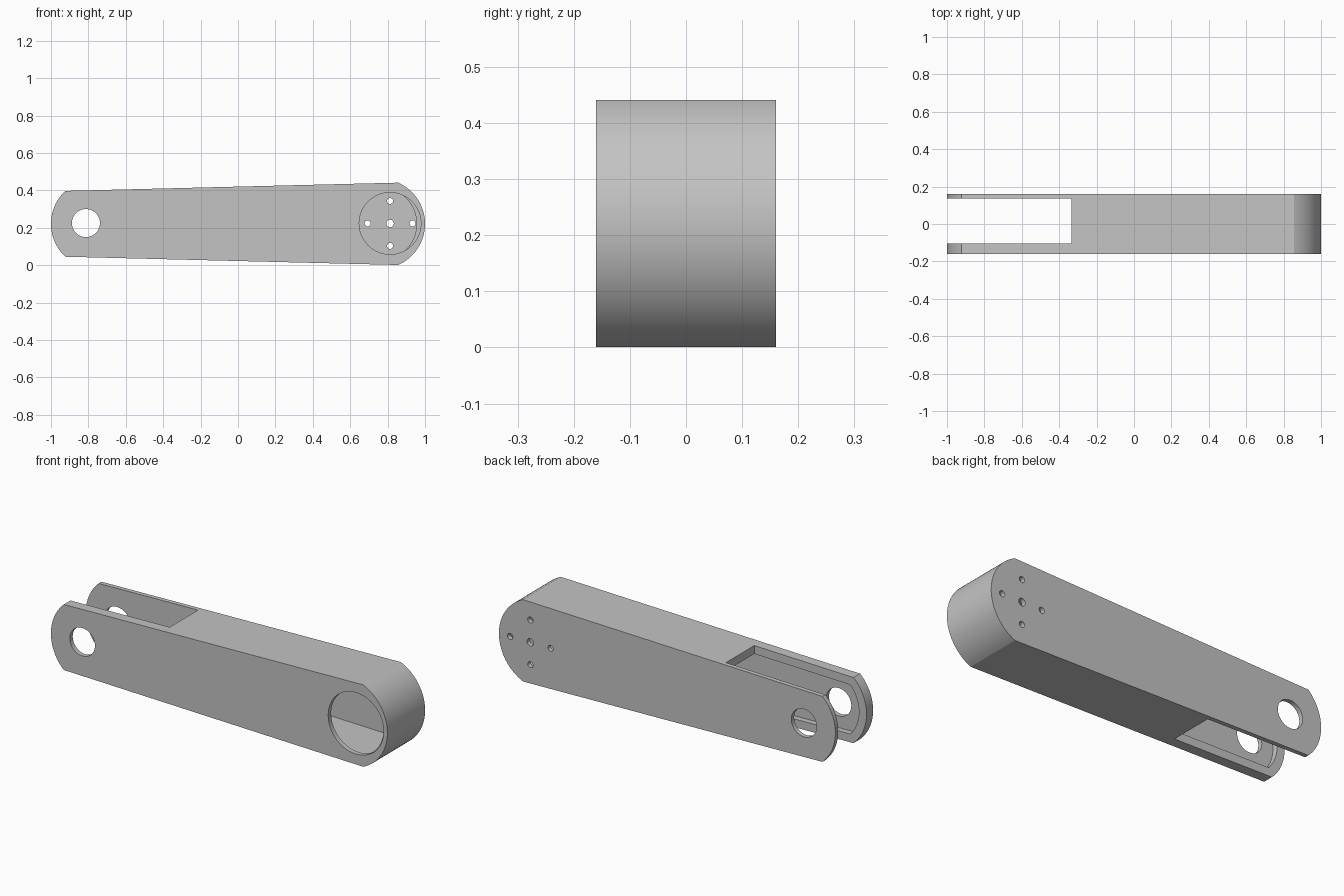
import bpy, bmesh, math
from mathutils import Matrix, Vector

cube = bpy.data.objects.get("Cube")
if cube:
    bpy.data.objects.remove(cube, do_unlink=True)

MID = 0.221        # height of the arm's centre line
HALF = 0.16        # half of the arm's depth
SKIN = 0.135       # inner face of the side walls
PIVOT = 0.813      # hole centres, left and right

grey = bpy.data.materials.new("plain grey")
grey.diffuse_color = (0.55, 0.55, 0.55, 1)
grey.use_nodes = True
grey.node_tree.nodes["Principled BSDF"].inputs["Base Color"].default_value = (0.55, 0.55, 0.55, 1)


def finish(bm, name):
    bmesh.ops.recalc_face_normals(bm, faces=bm.faces)
    mesh = bpy.data.meshes.new(name)
    bm.to_mesh(mesh)
    bm.free()
    mesh.materials.append(grey)
    obj = bpy.data.objects.new(name, mesh)
    bpy.context.collection.objects.link(obj)
    return obj


def arm_solid(name, radius, half_left, half_right, y0, y1, steps=32):
    """Tapered bar with an arc at each end."""
    bm = bmesh.new()
    pts = []
    for side, half in ((1, half_right), (-1, half_left)):
        sweep = math.asin(half / radius)
        for i in range(steps + 1):
            a = -sweep + 2 * sweep * i / steps
            pts.append((side * (0.76 + radius * math.cos(a)), side * radius * math.sin(a)))
    face = bm.faces.new([bm.verts.new((x, y0, MID + z)) for x, z in pts])
    out = bmesh.ops.extrude_face_region(bm, geom=[face])
    moved = [v for v in out["geom"] if isinstance(v, bmesh.types.BMVert)]
    bmesh.ops.translate(bm, verts=moved, vec=(0, y1 - y0, 0))
    return finish(bm, name)


def box(name, lo, hi):
    bm = bmesh.new()
    lo, hi = Vector(lo), Vector(hi)
    bmesh.ops.create_cube(bm, size=1, matrix=Matrix.Translation((lo + hi) / 2) @ Matrix.Diagonal((*(hi - lo), 1)))
    return finish(bm, name)


def drill(name, x, z, radius, y0, y1, sides=32):
    bm = bmesh.new()
    place = Matrix.Translation((x, (y0 + y1) / 2, z)) @ Matrix.Rotation(math.pi / 2, 4, "X")
    bmesh.ops.create_cone(bm, cap_ends=True, segments=sides, radius1=radius, radius2=radius,
                          depth=y1 - y0, matrix=place)
    return finish(bm, name)


def cut(target, cutter):
    cutter.hide_render = True
    mod = target.modifiers.new("cut", "BOOLEAN")
    mod.operation = "DIFFERENCE"
    mod.solver = "EXACT"
    mod.object = cutter
    bpy.ops.object.select_all(action="DESELECT")
    bpy.context.view_layer.objects.active = target
    target.select_set(True)
    bpy.ops.object.modifier_apply(modifier=mod.name)
    bpy.data.objects.remove(cutter, do_unlink=True)


# Hollow arm
arm = arm_solid("link_arm", 0.24, 0.176, 0.22, -HALF, HALF)
cut(arm, arm_solid("cavity", 0.195, 0.132, 0.175, -SKIN, SKIN))

# Fork slot at the narrow end
cut(arm, box("fork_slot", (-1.2, -0.104, -0.2), (-0.333, SKIN + 0.001, 0.7)))

# Pivot hole through both fork plates
cut(arm, drill("pivot_hole", -PIVOT, 0.225, 0.075, -0.3, 0.3, 48))

# Large opening in the front wall
cut(arm, drill("front_opening", PIVOT, 0.223, 0.165, -0.3, -0.125, 64))

# Bolt pattern in the back wall
for dx, dz, r in ((0, 0, 0.02), (0.12, 0, 0.016), (-0.12, 0, 0.016), (0, 0.12, 0.016), (0, -0.12, 0.016)):
    cut(arm, drill("bolt_hole", PIVOT + dx, 0.223 + dz, r, 0.1, 0.3, 24))

bpy.ops.object.shade_smooth_by_angle(angle=math.radians(20))
